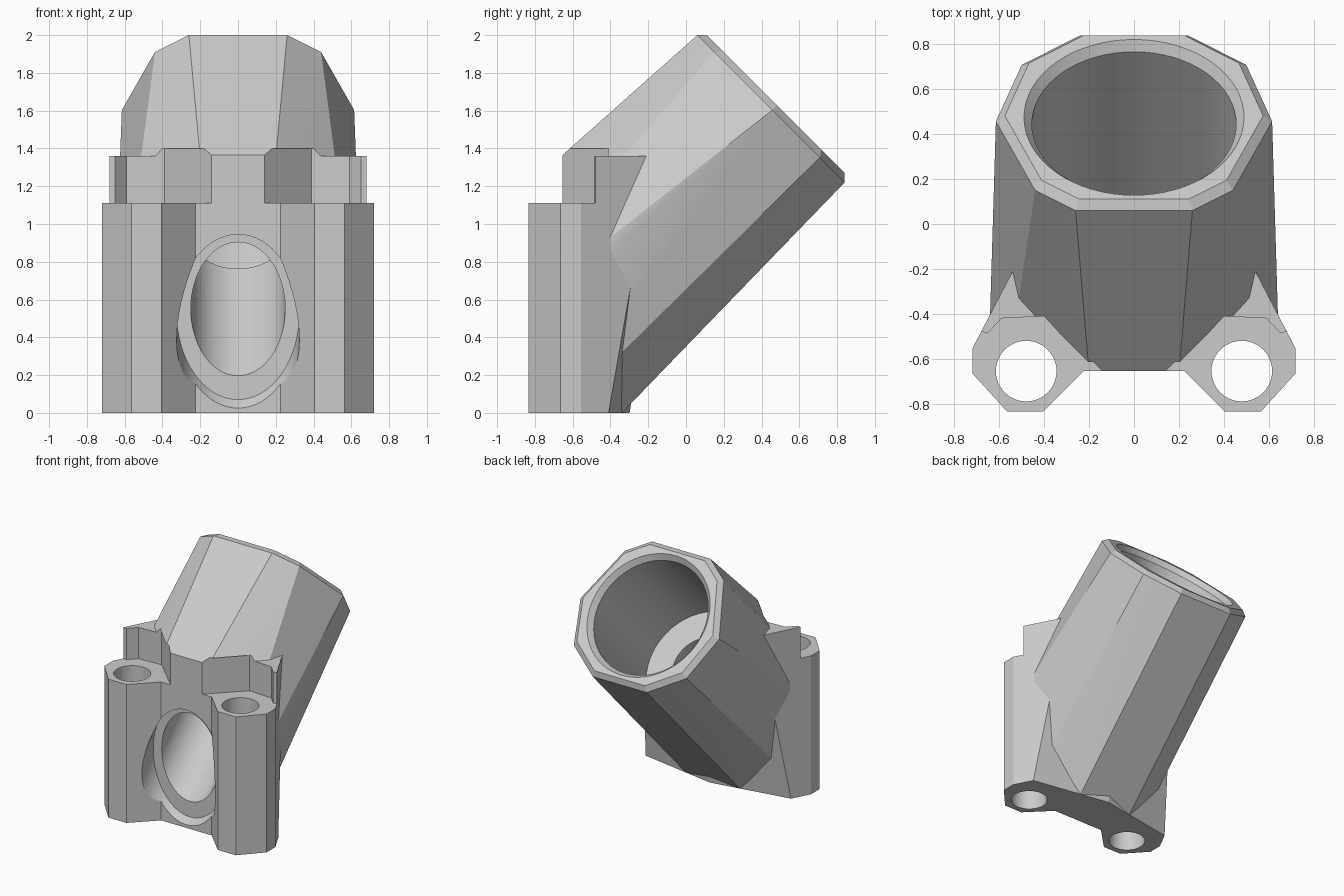
import bpy, bmesh, math
from mathutils import Vector

cube = bpy.data.objects.get("Cube")
if cube:
    bpy.data.objects.remove(cube)

grey = bpy.data.materials.new("plain grey")
grey.use_nodes = True
COLOUR = (0.6, 0.6, 0.6, 1)
grey.diffuse_color = COLOUR
grey.node_tree.nodes["Principled BSDF"].inputs["Base Color"].default_value = COLOUR

AXIS = 1.16           # the tube axis runs along z = y + AXIS
ROOT2 = math.sqrt(2)


def tilted(x, v, w):
    """Point at sideways x, height v across the tube, station w = y + z."""
    d = AXIS + v * ROOT2
    return Vector((x, (w - d) / 2, (w + d) / 2))


def make(name, bm):
    bmesh.ops.recalc_face_normals(bm, faces=bm.faces)
    mesh = bpy.data.meshes.new(name)
    bm.to_mesh(mesh)
    bm.free()
    ob = bpy.data.objects.new(name, mesh)
    bpy.context.collection.objects.link(ob)
    mesh.materials.append(grey)
    return ob


def loft(rings):
    """Closed solid through rings of equal point counts."""
    bm = bmesh.new()
    loops = [[bm.verts.new(p) for p in ring] for ring in rings]
    n = len(loops[0])
    for a, b in zip(loops, loops[1:]):
        for i in range(n):
            j = (i + 1) % n
            bm.faces.new((a[i], a[j], b[j], b[i]))
    bm.faces.new(loops[0])
    bm.faces.new(loops[-1])
    bmesh.ops.triangulate(bm, faces=[f for f in bm.faces if len(f.verts) == 4])
    bmesh.ops.recalc_face_normals(bm, faces=bm.faces)
    return bm


def prism(outline, z0, z1):
    return loft([[(x, y, z) for x, y in outline] for z in (z0, z1)])


def circle(r, n=64):
    return [(r * math.cos(math.tau * i / n), r * math.sin(math.tau * i / n)) for i in range(n)]


def trim(bm, point, normal):
    """Cut away the side the normal points to and cap the cut."""
    geom = bm.verts[:] + bm.edges[:] + bm.faces[:]
    cut = bmesh.ops.bisect_plane(bm, geom=geom, plane_co=point, plane_no=normal, clear_outer=True)
    edges = [e for e in cut["geom_cut"] if isinstance(e, bmesh.types.BMEdge)]
    bmesh.ops.contextual_create(bm, geom=edges)


def both_sides(half):
    return half + [(-x, y) for x, y in reversed(half)]


# Tilted ten-sided tube, slightly wider towards its base, chamfered at the mouth
mouth = [(.26, .5515), (.44, .425), (.615, -.01), (.5, -.365), (.24, -.5515)]
base = [(.17, .637), (.585, .325), (.648, .095), (.52, -.354), (.24, -.576)]


def section(w):
    t = 1 - w / 2.06
    half = [(a + (c - a) * t, b + (d - b) * t) for (a, b), (c, d) in zip(mouth, base)]
    return [tilted(x, v, w) for x, v in both_sides(half)]


rim = [tilted(x * .935, v * .935, 2.11) for x, v in both_sides(mouth)]
bm = loft([section(-1.2), section(2.06), rim])
trim(bm, (0, 0, 0), (0, 0, -1))
trim(bm, (0, -.655, 0), (0, -1, 0))
tube = make("tube", bm)

# Mounting block with an angular screw post on each side
block = [(.225, -.655), (.405, -.835), (.565, -.835), (.72, -.665), (.72, -.555), (.535, -.2)]
bm = prism(both_sides(block), 0, 1.36)
for s in (1, -1):
    corner = Vector((s * .645, -.41, 0))
    up = Vector((s * .59, -.31, .57)) - corner
    across = Vector((s * .24, -.34, 0)) - corner
    normal = up.cross(across)
    trim(bm, corner, normal if normal.y > 0 else -normal)
body = make("mounting_block", bm)

# Cutters: stepped bore, front recess, screw holes and screw head notches
profile = [(.25, -1.6), (.25, .72), (.455, .72), (.455, 2.05), (.49, 2.11), (.49, 2.4)]
cutters = [make("bore_cutter", loft([[tilted(x, v, w) for x, v in circle(r)] for r, w in profile]))]
cutters.append(make("recess_cutter", loft(
    [[(x, y, y + 1.14 + v * ROOT2) for x, v in circle(.325)] for y in (-1.3, -.61)])))
notch = [(.14, -.655), (.39, -.41), (.59, -.42), (.65, -.485), (.68, -.48), (.9, -.48), (.9, -.95), (.14, -.95)]
for s, side in ((1, "left"), (-1, "right")):
    hole = [(s * .48 + x, y - .655) for x, y in circle(.135, 48)]
    cutters.append(make(side + "_screw_cutter", prism(hole, -.2, 1.3)))
    cutters.append(make(side + "_notch_cutter", prism([(s * x, y) for x, y in notch], 1.11, 1.4)))

for tool, operation in [(tube, "UNION")] + [(c, "DIFFERENCE") for c in cutters]:
    mod = body.modifiers.new(tool.name, "BOOLEAN")
    mod.operation = operation
    mod.solver = "EXACT"
    mod.object = tool

# Bake the booleans and remove the helpers
bpy.context.view_layer.update()
result = bpy.data.meshes.new_from_object(body.evaluated_get(bpy.context.evaluated_depsgraph_get()))
body.modifiers.clear()
body.data = result
for tool in [tube] + cutters:
    bpy.data.objects.remove(tool)
body.name = "angled_tube_mount"
result.materials.clear()
result.materials.append(grey)
for poly in result.polygons:
    poly.material_index = 0

bpy.ops.object.select_all(action="DESELECT")
body.select_set(True)
bpy.context.view_layer.objects.active = body
bpy.ops.object.shade_smooth_by_angle(angle=math.radians(15))
